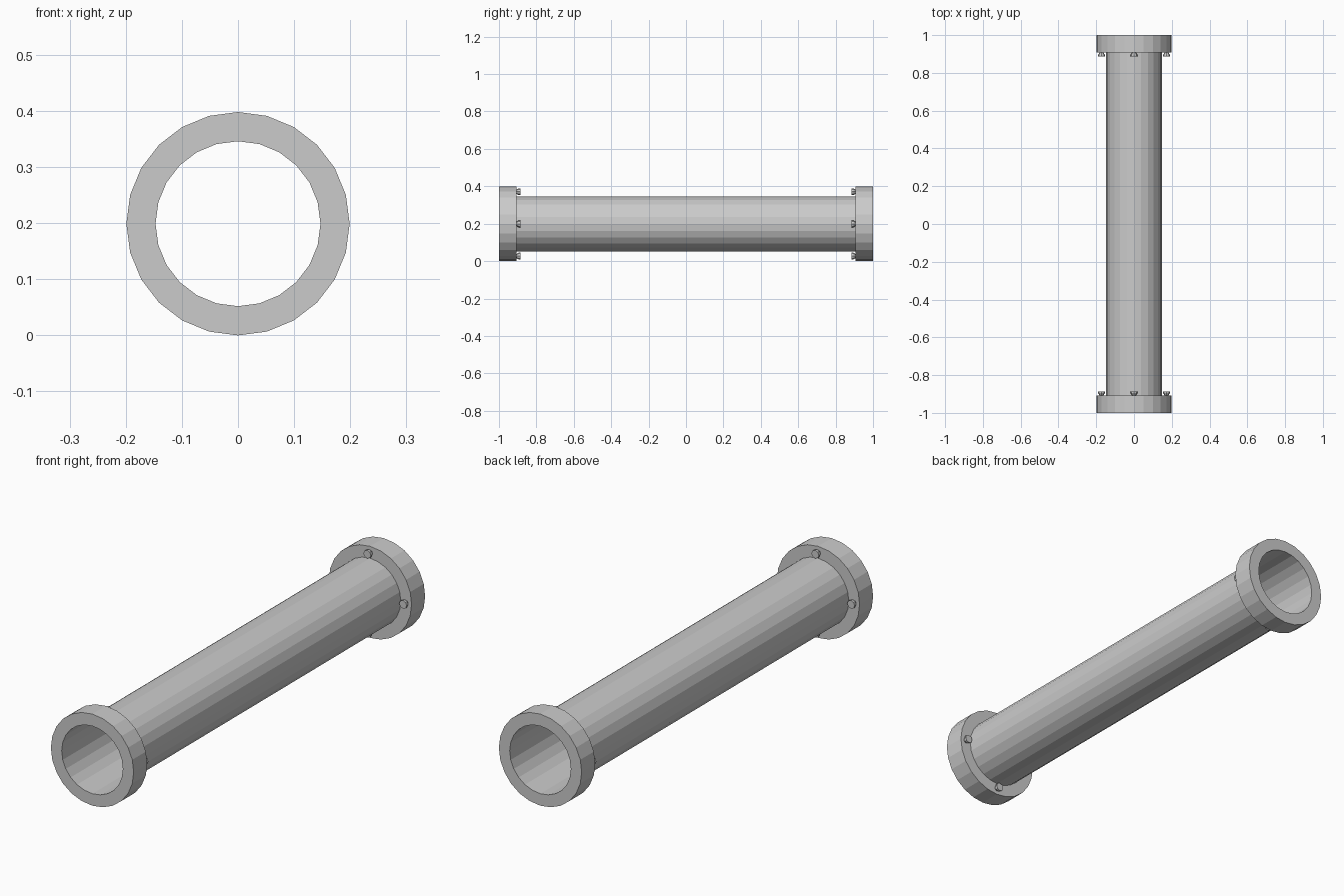
import bpy, bmesh, math

if "Cube" in bpy.data.objects:
    bpy.data.objects.remove(bpy.data.objects["Cube"])

SIDES = 24
R_OUT, R_IN, CZ = 0.199, 0.147, 0.199
FACE_Y = 0.907      # inner face of each flange
BOLT_RING = 0.172


def lathe(name, profile, sides, loc=(0, 0, CZ), closed=False):
    """Revolve (radius, y) points around the Y axis."""
    bm = bmesh.new()
    rings = []
    for r, y in profile:
        rings.append([bm.verts.new((r * math.sin(2 * math.pi * i / sides), y,
                                    r * math.cos(2 * math.pi * i / sides)))
                      for i in range(sides)])
    pairs = list(zip(rings, rings[1:]))
    if closed:
        pairs.append((rings[-1], rings[0]))
    for a, b in pairs:
        for i in range(sides):
            j = (i + 1) % sides
            bm.faces.new((a[i], a[j], b[j], b[i]))
    if not closed and name.startswith("bolt"):
        bm.faces.new(rings[0])
        bm.faces.new(rings[-1])
    bmesh.ops.recalc_face_normals(bm, faces=bm.faces)
    mesh = bpy.data.meshes.new(name)
    bm.to_mesh(mesh)
    bm.free()
    obj = bpy.data.objects.new(name, mesh)
    obj.location = loc
    bpy.context.collection.objects.link(obj)
    return obj


# One open pipe with a flange collar at each end, as a single thin shell
lathe("flanged_pipe", [(R_IN, -1), (R_OUT, -1), (R_OUT, -FACE_Y), (R_IN, -FACE_Y),
                       (R_IN, FACE_Y), (R_OUT, FACE_Y), (R_OUT, 1), (R_IN, 1),
                       ], SIDES)

# Bore walls inside the flanges
for end, s in (("front", -1), ("back", 1)):
    lathe(f"{end}_bore", [(R_IN, s * FACE_Y), (R_IN, s)], SIDES)

# Four small flared bolts on the inner face of each flange
for end, s in (("front", -1), ("back", 1)):
    for k in range(4):
        a = k * math.pi / 2
        lathe(f"bolt_{end}_{k + 1}",
              [(0.011, s * FACE_Y), (0.018, s * (FACE_Y - 0.012)),
               (0.018, s * (FACE_Y - 0.021))], 8,
              (BOLT_RING * math.sin(a), 0, CZ + BOLT_RING * math.cos(a)))
